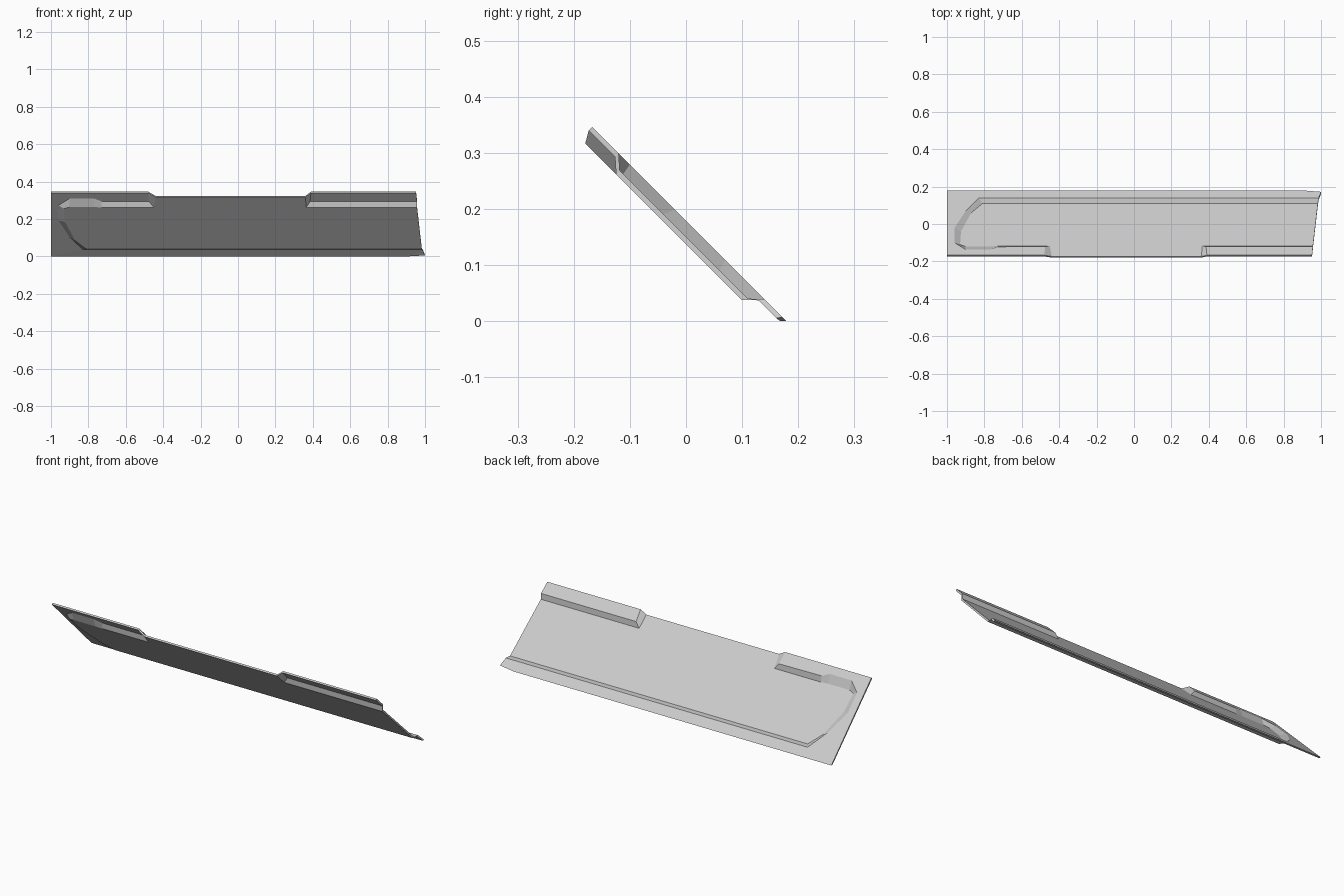
import bpy, bmesh

if "Cube" in bpy.data.objects:
    bpy.data.objects.remove(bpy.data.objects["Cube"])

RIM, PAN = 0.179, 0.150      # both levels slope at 45 degrees: y + z = constant


def level(bm, pts, c):
    return [bm.verts.new((x, y, c - y)) for x, y in pts]


def bridge(bm, a, b):
    for i in range(len(a) - 1):
        bm.faces.new((a[i], a[i + 1], b[i + 1], b[i]))


bm = bmesh.new()

# left run of the step: along the bottom, round the chamfered end, up to the notch
rim_l = level(bm, [(0.987, 0.14), (-0.83, 0.14), (-0.90, 0.07), (-0.96, -0.02),
                   (-0.96, -0.10), (-0.90, -0.137), (-0.77, -0.137),
                   (-0.73, -0.122), (-0.475, -0.12), (-0.48, -0.167)], RIM)
pan_l = level(bm, [(0.983, 0.11), (-0.81, 0.11), (-0.87, 0.06), (-0.925, -0.04),
                   (-0.93, -0.112), (-0.90, -0.12), (-0.77, -0.12),
                   (-0.73, -0.118), (-0.45, -0.118), (-0.44, -0.173)], PAN)
# right run of the step: notch side and upper right strip
rim_r = level(bm, [(0.39, -0.167), (0.385, -0.12), (0.957, -0.12)], RIM)
pan_r = level(bm, [(0.36, -0.173), (0.365, -0.118), (0.957, -0.118)], PAN)
# outer boundary of the rim
out_l = level(bm, [(1.0, 0.172), (0.91, 0.179), (-1, 0.179), (-1, -0.167)], RIM)
out_r = level(bm, [(0.952, -0.167)], RIM)

# sunken panel, step walls, and rim strips
bm.faces.new(pan_l + pan_r)
bridge(bm, rim_l, pan_l)
bridge(bm, rim_r, pan_r)
bm.faces.new([out_l[0], out_l[1], out_l[2], rim_l[1], rim_l[0]])
bm.faces.new([out_l[2], out_l[3]] + rim_l[5:0:-1])
bm.faces.new([out_l[3]] + rim_l[:4:-1])
bm.faces.new(rim_r + out_r)
bmesh.ops.recalc_face_normals(bm, faces=bm.faces[:])

# sheet thickness: copy the skin below and close the edges
boundary = [e for e in bm.edges if e.is_boundary]
top_faces = bm.faces[:]
copy = bmesh.ops.duplicate(bm, geom=bm.verts[:] + bm.edges[:] + bm.faces[:])
vmap = {v: copy["vert_map"][v] for f in top_faces for v in f.verts}
for e in boundary:
    a, b = e.verts
    bm.faces.new((a, b, vmap[b], vmap[a]))
for v in vmap.values():
    if v.co.y > 0.1:
        v.co.y -= 0.011
        v.co.z = max(0, v.co.z - 0.002)
    else:
        v.co.y -= 0.0065
        v.co.z -= 0.0065
bmesh.ops.triangulate(bm, faces=[f for f in bm.faces if len(f.verts) > 4])
bmesh.ops.recalc_face_normals(bm, faces=bm.faces[:])

mesh = bpy.data.meshes.new("slanted_panel")
bm.to_mesh(mesh)
bm.free()
bpy.context.collection.objects.link(bpy.data.objects.new("slanted_panel", mesh))
